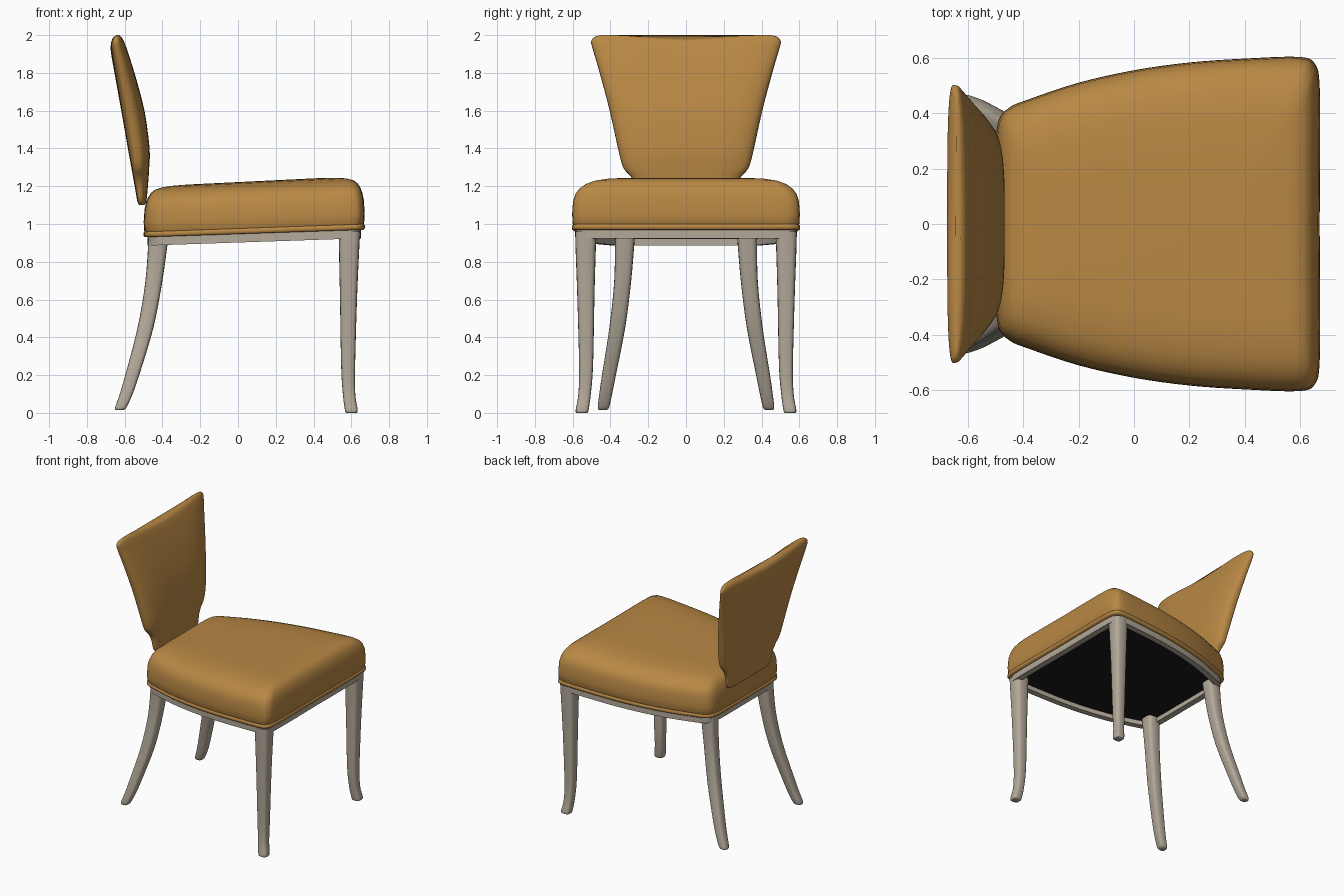
import bpy, bmesh, math
from mathutils import Vector

cube = bpy.data.objects.get("Cube")
if cube:
    bpy.data.objects.remove(cube, do_unlink=True)


def material(name, rgb):
    m = bpy.data.materials.new(name)
    m.use_nodes = True
    m.diffuse_color = (*rgb, 1)
    m.node_tree.nodes["Principled BSDF"].inputs["Base Color"].default_value = (*rgb, 1)
    return m


LEATHER = material("tan leather", (0.48, 0.245, 0.058))
WOOD = material("pale grey wood", (0.45, 0.395, 0.32))
LINING = material("black lining", (0.01, 0.01, 0.01))


def spline(points, steps):
    """Smooth open curve through points of any dimension."""
    pts = [Vector(p) for p in points]
    out = []
    for i in range(len(pts) - 1):
        a, b, c, d = pts[max(i - 1, 0)], pts[i], pts[i + 1], pts[min(i + 2, len(pts) - 1)]
        for s in range(steps):
            t = s / steps
            out.append(b + (c - a) * (t / 2) + (a * 2 - b * 5 + c * 4 - d) * (t * t / 2)
                       + (b * 3 - a - c * 3 + d) * (t ** 3 / 2))
    return out + [pts[-1]]


def power(v, e):
    return math.copysign(abs(v) ** e, v)


def loft(name, rings, mat, closed=False, angle=50):
    """Skin a list of rings; cap the ends, or join last to first if closed."""
    bm = bmesh.new()
    rows = [[bm.verts.new(p) for p in ring] for ring in rings]
    n = len(rows[0])
    pairs = list(zip(rows, rows[1:])) + ([(rows[-1], rows[0])] if closed else [])
    for lo, hi in pairs:
        for i in range(n):
            j = (i + 1) % n
            bm.faces.new((lo[i], lo[j], hi[j], hi[i]))
    if not closed:
        bm.faces.new(rows[0])
        bm.faces.new(rows[-1])
    bmesh.ops.recalc_face_normals(bm, faces=bm.faces)
    mesh = bpy.data.meshes.new(name)
    bm.to_mesh(mesh)
    bm.free()
    mesh.materials.append(mat)
    ob = bpy.data.objects.new(name, mesh)
    bpy.context.collection.objects.link(ob)
    bpy.ops.object.select_all(action="DESELECT")
    ob.select_set(True)
    bpy.context.view_layer.objects.active = ob
    bpy.ops.object.shade_smooth_by_angle(angle=math.radians(angle))
    return ob


# Plan outline of the seat, widening from rear to front
half = spline([(.67, 0), (.672, .3), (.67, .5), (.655, .575), (.6, .603), (.4, .597),
               (.2, .583), (0, .555), (-.2, .51), (-.38, .45), (-.45, .42),
               (-.49, .37), (-.5, .25), (-.5, 0)], 4)
outline = half + [Vector((p.x, -p.y)) for p in reversed(half[1:-1])]
MID = .087


def base_z(x):
    return .947 + .034 * x


def seat_ring(sx, sy, rise=0.0, offset=0.0):
    ring = []
    for p in outline:
        x = MID + (p.x - MID) * sx
        ring.append((x, p.y * sy, base_z(x) + offset + rise * (.275 + .015 * x)))
    return ring


# Cushion with a piped lower edge and a soft crown
levels = [(0, .985, .985), (.02, .997, .997), (.055, 1, 1), (.09, .997, .997),
          (.105, .988, .988), (.125, .993, .993), (.3, .998, .998), (.55, .99, .99),
          (.68, .977, .97), (.78, .96, .935), (.87, .932, .875), (.93, .895, .8),
          (.97, .83, .69), (.99, .74, .56), (1, .6, .4)]
loft("seat_cushion", [seat_ring(sx, sy, f) for f, sx, sy in levels], LEATHER)

# Wooden frame under the cushion and the lining inside it
loft("seat_frame", [seat_ring(.965, .965, 0, .01), seat_ring(.965, .965, 0, -.045),
                    seat_ring(.89, .89, 0, -.045), seat_ring(.89, .89, 0, .01)],
     WOOD, closed=True)
loft("underside_lining", [seat_ring(.9, .9, 0, -.012), seat_ring(.9, .9, 0, -.005)], LINING)


# Backrest: flat rear, fuller front, dipped top edge
def back_ring(row, n=48):
    z, w, rear, front = row
    seam = rear + (front - rear) * .3
    ring = []
    for i in range(n):
        a = 2 * math.pi * i / n
        s, c = power(math.sin(a), .55), power(math.cos(a), .7)
        depth = (front - seam) if c > 0 else (seam - rear)
        dip = .022 * max(0, (z - 1.6) / .4) * (math.cos(math.pi * min(1, abs(s) / .9)) + 1) / 2
        ring.append((seam + c * depth, s * w, z - dip))
    return ring


back_rows = [(1.1, .21, -.522, -.497), (1.12, .25, -.533, -.485), (1.2, .268, -.547, -.477),
             (1.25, .292, -.556, -.473), (1.3, .333, -.565, -.47), (1.4, .36, -.583, -.468),
             (1.6, .404, -.618, -.495), (1.8, .457, -.652, -.545), (1.92, .492, -.672, -.582),
             (1.965, .502, -.673, -.598), (1.99, .485, -.662, -.611), (2, .45, -.645, -.625)]
loft("backrest", [back_ring(r) for r in spline(back_rows, 3)], LEATHER)


# Legs: rounded square sections along a curved path (z, x, y, half width)
def leg(name, path, side):
    rings = []
    for z, x, y, h in spline(path, 4):
        ring = []
        for i in range(20):
            a = 2 * math.pi * i / 20
            ring.append((x + h * power(math.cos(a), .6),
                         side * (y + h * power(math.sin(a), .6)), z))
        rings.append(ring)
    loft(name, rings, WOOD)


front_path = [(0, .6, .55, .028), (.015, .6, .55, .034), (.1, .588, .537, .033),
              (.25, .583, .529, .037), (.6, .585, .53, .045), (.85, .588, .531, .053),
              (.96, .59, .53, .057)]
rear_path = [(.015, -.627, .44, .02), (.03, -.62, .437, .03), (.1, -.592, .425, .034),
             (.2, -.56, .408, .037), (.45, -.49, .364, .042), (.7, -.445, .335, .045),
             (.94, -.42, .323, .053)]
for label, side in (("left", 1), ("right", -1)):
    leg("front_leg_" + label, front_path, side)
    leg("rear_leg_" + label, rear_path, side)
